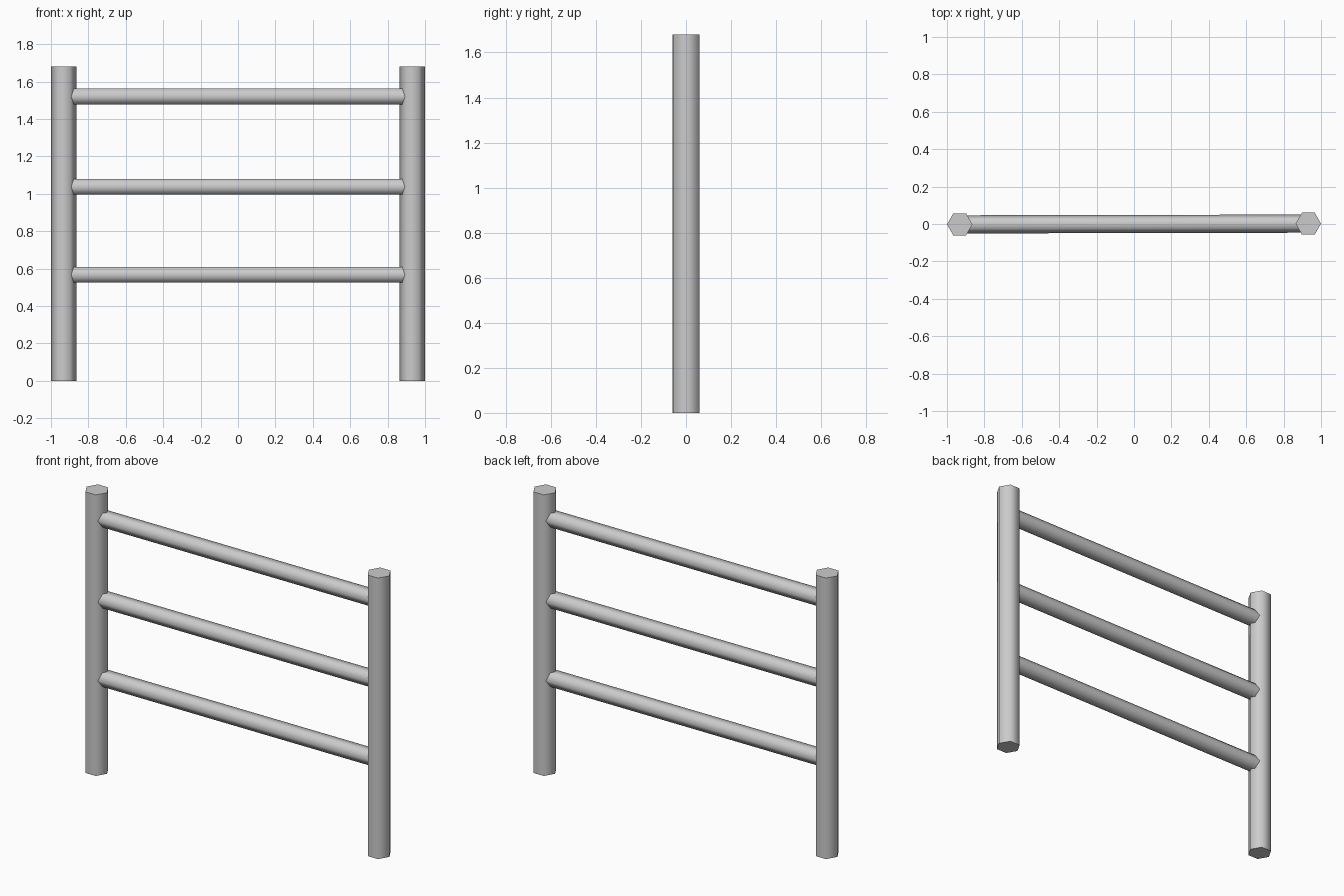
import bpy
from math import radians

cube = bpy.data.objects.get("Cube")
if cube:
    bpy.data.objects.remove(cube, do_unlink=True)

metal = bpy.data.materials.new("light_grey")
metal.use_nodes = True
colour = (0.6, 0.6, 0.6, 1)
metal.diffuse_color = colour
metal.node_tree.nodes["Principled BSDF"].inputs["Base Color"].default_value = colour


def hex_bar(name, radius, length, location, rotation):
    """Six-sided bar with smooth sides and crisp end caps."""
    bpy.ops.mesh.primitive_cylinder_add(vertices=6, radius=radius, depth=length,
                                        location=location, rotation=rotation)
    bar = bpy.context.object
    bar.name = name
    bar.data.materials.append(metal)
    bpy.ops.object.shade_smooth_by_angle(angle=radians(65))
    return bar


HEIGHT = 1.68
POST_X = 0.932

# Upright posts, a hexagon corner pointing outward along x
for side, sign in (("left", 1), ("right", -1)):
    hex_bar(side + "_post", 0.068, HEIGHT,
            (sign * POST_X, sign * 0.002, HEIGHT / 2), (0, 0, radians(30)))

# Cross rails, a hexagon corner pointing up, ends buried in the posts
for name, z in (("lower", 0.567), ("middle", 1.037), ("upper", 1.52)):
    hex_bar(name + "_rail", 0.0485, 2 * POST_X - 0.06, (0, 0, z),
            (0, radians(90), radians(0.12)))
